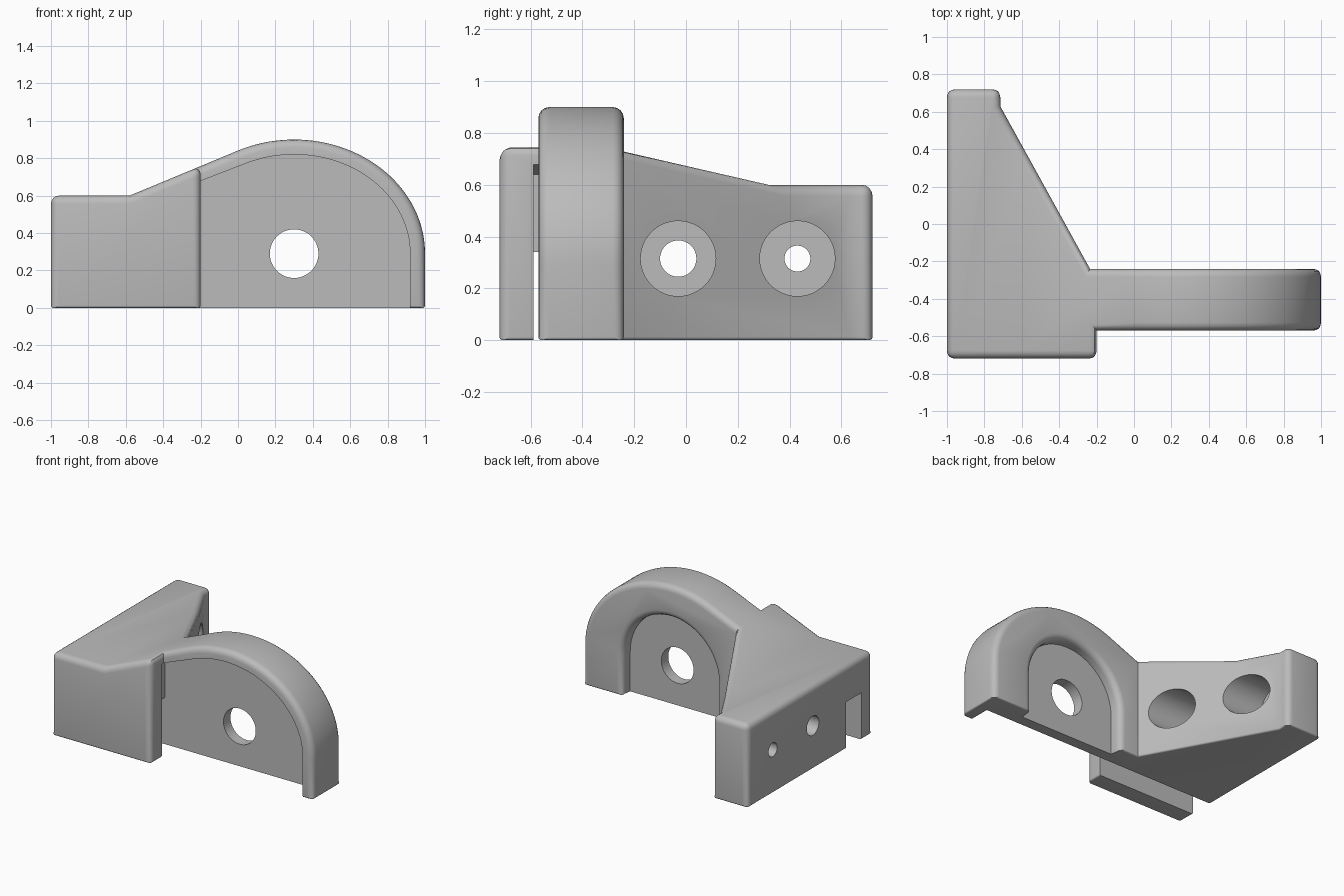
import bpy, bmesh, math
from mathutils import Vector

if "Cube" in bpy.data.objects:
    bpy.data.objects.remove(bpy.data.objects["Cube"], do_unlink=True)

grey = bpy.data.materials.new("plain_grey")
grey.use_nodes = True
grey.diffuse_color = (0.5, 0.5, 0.5, 1)
grey.node_tree.nodes["Principled BSDF"].inputs["Base Color"].default_value = (0.5, 0.5, 0.5, 1)

AXES = {
    "x": lambda a, b, d: (d, a, b),
    "y": lambda a, b, d: (a, d, b),
    "z": lambda a, b, d: (a, b, d),
}


def prism(name, outline, axis, start, end):
    """Extrude a 2D outline along an axis."""
    bm = bmesh.new()
    place = AXES[axis]
    low = [bm.verts.new(place(a, b, start)) for a, b in outline]
    high = [bm.verts.new(place(a, b, end)) for a, b in outline]
    bm.faces.new(low)
    bm.faces.new(high)
    for i in range(len(low)):
        j = (i + 1) % len(low)
        bm.faces.new((low[i], low[j], high[j], high[i]))
    bmesh.ops.recalc_face_normals(bm, faces=bm.faces)
    mesh = bpy.data.meshes.new(name)
    bm.to_mesh(mesh)
    bm.free()
    mesh.materials.append(grey)
    obj = bpy.data.objects.new(name, mesh)
    bpy.context.collection.objects.link(obj)
    return obj


def arc(cx, cz, rx, rz, start, end, steps):
    angles = [math.radians(start + (end - start) * i / steps) for i in range(steps + 1)]
    return [(cx + rx * math.cos(t), cz + rz * math.sin(t)) for t in angles]


def circle(cx, cz, r):
    return arc(cx, cz, r, r, 0, 352.5, 47)


def apply(obj, mod):
    bpy.ops.object.select_all(action="DESELECT")
    bpy.context.view_layer.objects.active = obj
    obj.select_set(True)
    bpy.ops.object.modifier_apply(modifier=mod.name)


def combine(obj, cutter, operation="DIFFERENCE"):
    mod = obj.modifiers.new("combine", "BOOLEAN")
    mod.object, mod.operation, mod.solver = cutter, operation, "EXACT"
    apply(obj, mod)
    bpy.data.objects.remove(cutter, do_unlink=True)


# Bracket: plan outline trimmed by the side-on arch profile
CX, CZ = 0.3, 0.29
plan = [(-1, -0.72), (-0.2, -0.72), (-0.2, -0.57), (1, -0.57), (1, -0.24),
        (-0.235, -0.24), (-0.715, 0.63), (-0.715, 0.72), (-1, 0.72)]
bracket = prism("mounting_bracket", plan, "z", 0, 1.2)
profile = [(-1.2, -0.2), (1, -0.2)] + arc(CX, CZ, 0.7, 0.61, 0, 115.4, 40)
profile += [(-0.58, 0.6), (-1.2, 0.6)]
combine(bracket, prism("arch_profile", profile, "y", -1, 1), "INTERSECT")

# Arched pocket in the back of the lug
pocket = [(-0.08, -0.1), (0.68, -0.1)] + arc(CX, CZ, 0.38, 0.38, 0, 180, 36)
combine(bracket, prism("back_pocket", pocket, "y", -0.33, -0.1))

# Rounded outer edges, tighter along the base
bm = bmesh.new()
bm.from_mesh(bracket.data)
bmesh.ops.dissolve_limit(bm, angle_limit=0.002, verts=bm.verts, edges=bm.edges)
weight = bm.edges.layers.float.new("bevel_weight_edge")
for e in bm.edges:
    if len(e.link_faces) == 2 and e.calc_face_angle_signed() > 0.35:
        a, b = (v.co for v in e.verts)
        at_base = max(a.z, b.z) < 0.001
        on_web = abs(a.y + 0.33) < 0.001 and abs(b.y + 0.33) < 0.001
        e[weight] = 0 if on_web else 0.3 if at_base else 1
bm.to_mesh(bracket.data)
bm.free()
bevel = bracket.modifiers.new("rounded_edges", "BEVEL")
bevel.limit_method = "WEIGHT"
bevel.width = 0.043
bevel.segments = 4
bevel.use_clamp_overlap = False
apply(bracket, bevel)

# Front recess running into the block, and the slot through to the side
recess = [(-0.3, -0.1), (0.92, -0.1)] + arc(CX, CZ, 0.62, 0.53, 0, 115.4, 40)
recess += [(-0.3, 0.64)]
combine(bracket, prism("front_recess", recess, "y", -0.588, -0.41))
slot = [(-1.1, -0.1), (-0.25, -0.1), (-0.25, 0.34), (-1.1, 0.34)]
combine(bracket, prism("side_slot", slot, "y", -0.588, -0.41))

# Pivot hole through the web
combine(bracket, prism("pivot_hole", circle(CX, CZ, 0.13), "y", -0.5, -0.2))

# Counterbored screw holes through the block
for y, r in ((-0.03, 0.07), (0.43, 0.05)):
    combine(bracket, prism("counterbore", circle(y, 0.315, 0.145), "x", -0.85, 0))
    combine(bracket, prism("screw_hole", circle(y, 0.315, r), "x", -1.2, -0.8))

bpy.ops.object.select_all(action="DESELECT")
bpy.context.view_layer.objects.active = bracket
bracket.select_set(True)
bpy.ops.object.shade_smooth_by_angle(angle=math.radians(30))
